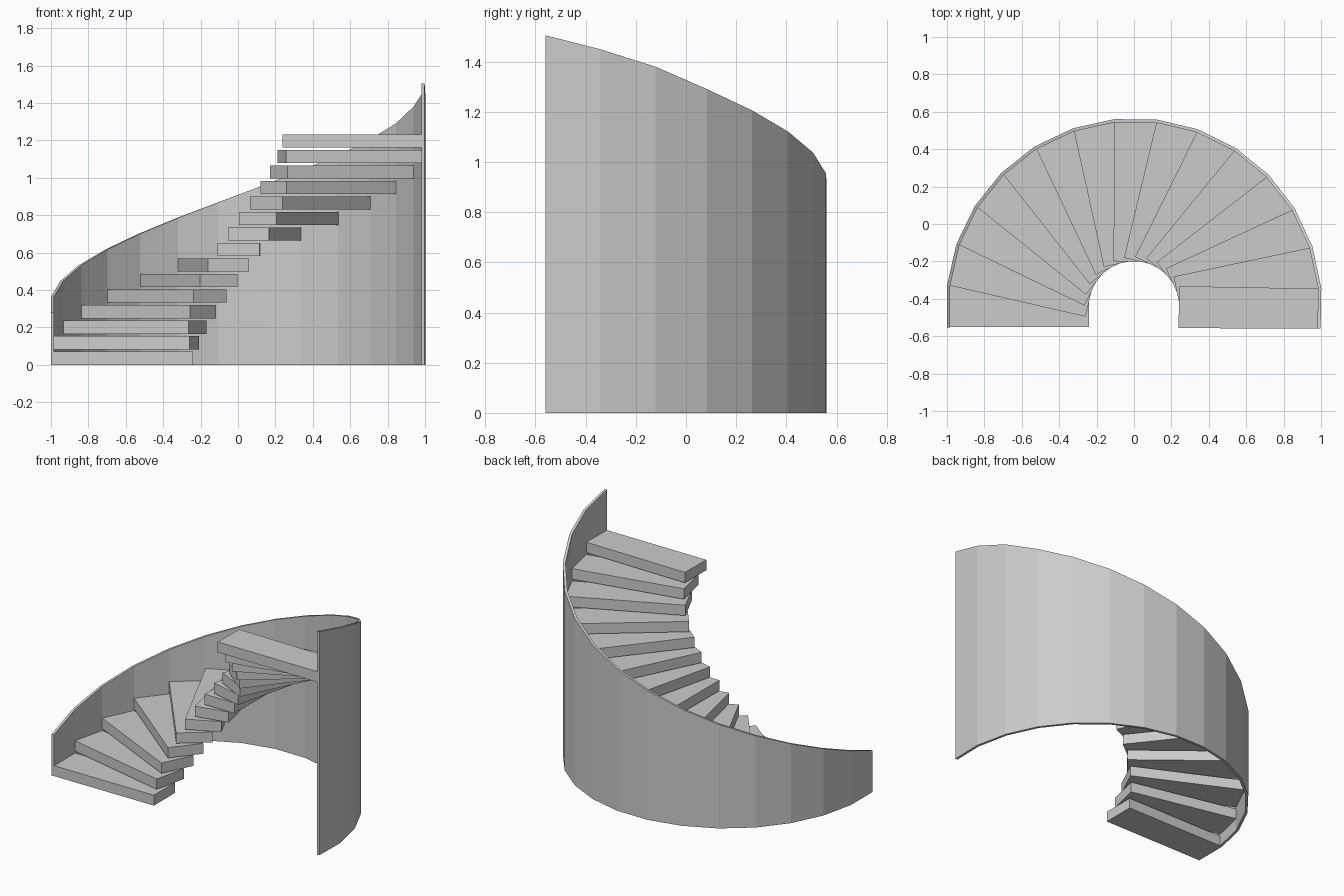
import bpy, bmesh
from math import sin, cos, radians
from mathutils import Matrix, Vector

if "Cube" in bpy.data.objects:
    bpy.data.objects.remove(bpy.data.objects["Cube"])

STEPS = 15
TURN = 12.93           # degrees per step
CENTRE_Y = -0.44
FRONT_Y = -0.56
RISE = 0.083

grey = bpy.data.materials.new("light_grey")
grey.use_nodes = True
colour = (0.6, 0.6, 0.6, 1)
grey.diffuse_color = colour
grey.node_tree.nodes["Principled BSDF"].inputs["Base Color"].default_value = colour


def finish(bm, name):
    bmesh.ops.recalc_face_normals(bm, faces=bm.faces)
    mesh = bpy.data.meshes.new(name)
    bm.to_mesh(mesh)
    bm.free()
    mesh.materials.append(grey)
    obj = bpy.data.objects.new(name, mesh)
    bpy.context.collection.objects.link(obj)
    return obj


# Treads: rectangular slabs turned clockwise about the stair axis
def tread(i):
    bm = bmesh.new()
    bmesh.ops.create_cube(bm, size=1)
    bmesh.ops.scale(bm, verts=bm.verts, vec=(0.745, 0.224, 0.07))
    bmesh.ops.translate(bm, verts=bm.verts, vec=(-0.6125, 0, 0.035 + RISE * i))
    bm.transform(Matrix.Translation((0, CENTRE_Y, 0)) @ Matrix.Rotation(-radians(TURN * i), 4, "Z"))
    for v in bm.verts:
        v.co.y = max(v.co.y, FRONT_Y)
    finish(bm, f"tread_{i + 1}")


for i in range(STEPS):
    tread(i)


# Curved outer wall: flat panels with a top that climbs with the treads
def wall_point(radius, angle, z):
    return Vector((-radius * cos(angle), max(CENTRE_Y + radius * sin(angle), FRONT_Y), z))


bm = bmesh.new()
rings = []
for k in range(STEPS + 1):
    angle = radians(TURN * (k - 0.5) - 0.1)
    top = 0.28 + 0.0842 * k
    if k > 12:
        top = (1.38, 1.45, 1.505)[k - 13]
    corners = ((1.006, 0), (1.006, top), (0.989, top), (0.989, 0))
    rings.append([bm.verts.new(wall_point(r, angle, z)) for r, z in corners])
for a, b in zip(rings, rings[1:]):
    for j in range(4):
        n = (j + 1) % 4
        bm.faces.new((a[j], a[n], b[n], b[j]))
bm.faces.new(rings[0])
bm.faces.new(rings[-1])
finish(bm, "outer_wall")
